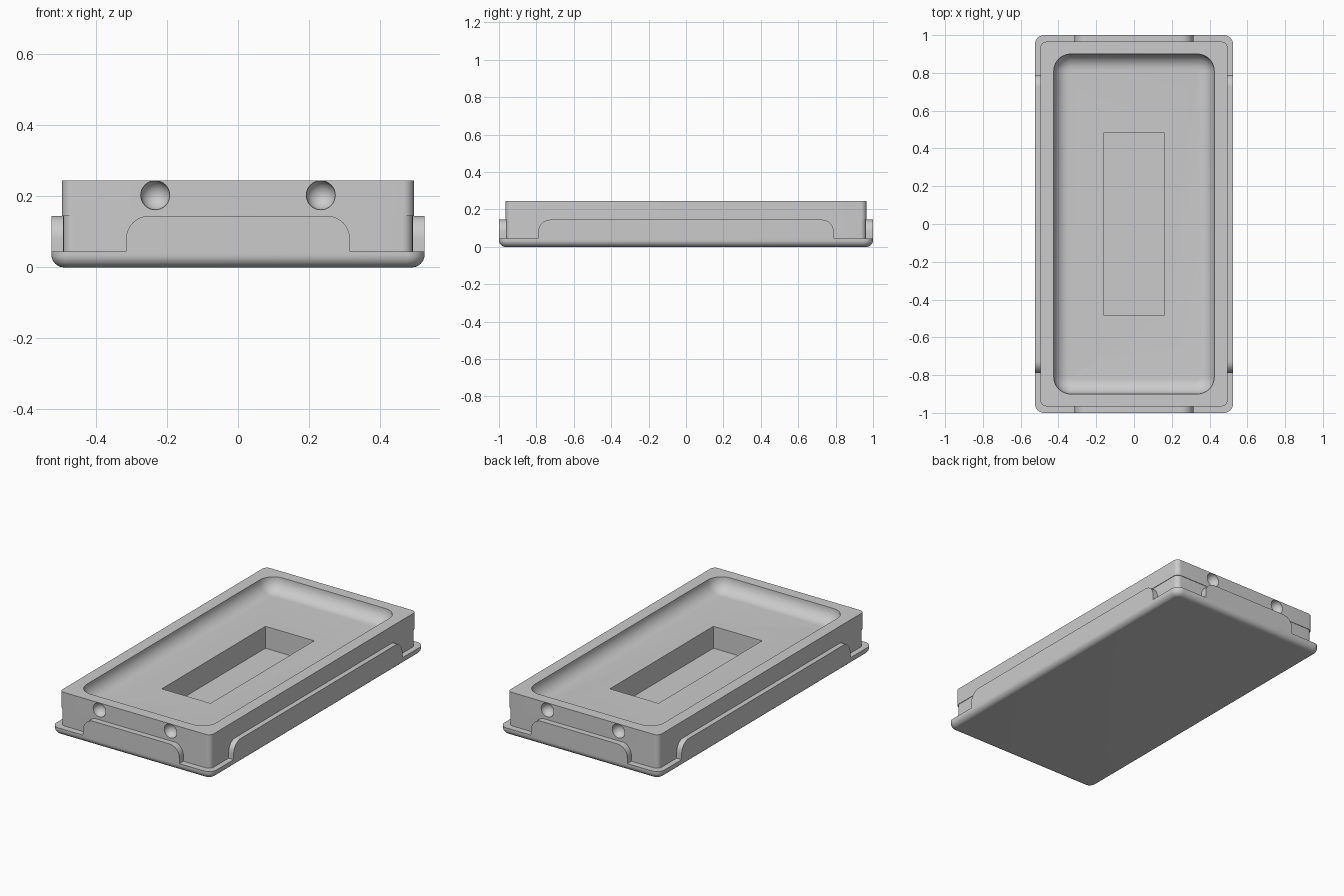
import bpy
import bmesh
import math
from mathutils import Matrix, Vector

if "Cube" in bpy.data.objects:
    bpy.data.objects.remove(bpy.data.objects["Cube"], do_unlink=True)

grey = bpy.data.materials.new("plain grey")
grey.use_nodes = True
grey.diffuse_color = (0.6, 0.6, 0.6, 1)
grey.node_tree.nodes["Principled BSDF"].inputs["Base Color"].default_value = grey.diffuse_color


def finish(name, bm):
    bmesh.ops.recalc_face_normals(bm, faces=bm.faces)
    mesh = bpy.data.meshes.new(name)
    bm.to_mesh(mesh)
    bm.free()
    mesh.materials.append(grey)
    obj = bpy.data.objects.new(name, mesh)
    bpy.context.collection.objects.link(obj)
    return obj


def box(half_x, half_y, low, high):
    bm = bmesh.new()
    bmesh.ops.create_cube(bm, size=2)
    for v in bm.verts:
        v.co = (v.co.x * half_x, v.co.y * half_y, low if v.co.z < 0 else high)
    return bm


def bevel(bm, edges, radius, segments):
    bmesh.ops.bevel(bm, geom=edges, offset=radius, segments=segments, profile=0.5,
                    affect='EDGES', clamp_overlap=False)


def slab(name, half_x, half_y, low, high, corner=0, fillet=0):
    """Box with rounded upright corners and an optional rounded bottom rim."""
    bm = box(half_x, half_y, low, high)
    if corner:
        bevel(bm, [e for e in bm.edges if abs(e.verts[0].co.z - e.verts[1].co.z) > 0.001], corner, 10)
    if fillet:
        bevel(bm, [e for e in bm.edges if all(abs(v.co.z - low) < 1e-5 for v in e.verts)], fillet, 10)
    return finish(name, bm)


def tab(name, half_width, outer, angle):
    """Upright plate with rounded upper corners, turned to its side of the tray."""
    bm = box(half_width, 0.025, 0.045, 0.145)
    upper_ends = [e for e in bm.edges
                  if all(v.co.z > 0.1 for v in e.verts) and abs(e.verts[0].co.x - e.verts[1].co.x) < 1e-5]
    bevel(bm, upper_ends, 0.065, 12)
    bm.transform(Matrix.Rotation(angle, 4, 'Z') @ Matrix.Translation((0, 0.025 - outer, 0)))
    return finish(name, bm)


def cut(obj, cutter):
    mod = obj.modifiers.new("cut", 'BOOLEAN')
    mod.operation = 'DIFFERENCE'
    mod.solver = 'EXACT'
    mod.object = cutter
    bpy.context.view_layer.update()
    result = bpy.data.meshes.new_from_object(obj.evaluated_get(bpy.context.evaluated_depsgraph_get()))
    obj.modifiers.clear()
    obj.data = result


# Stacked body: flange, slightly inset middle, upper rim
base = slab("base_flange", 0.525, 1.0, 0, 0.045, 0.05, 0.035)
middle = slab("lower_body", 0.492, 0.962, 0.045, 0.145, 0.03)
rim = slab("upper_tray", 0.495, 0.965, 0.145, 0.245, 0.03)
parts = [base, middle, rim]

# Shallow tray with a scooped edge
cutters = [slab("tray_cutter", 0.425, 0.9, 0.165, 0.4, 0.09, 0.08)]
cut(rim, cutters[0])

# Deep rectangular pocket through the stack
pocket = slab("pocket_cutter", 0.16, 0.485, 0.035, 0.4)
cutters.append(pocket)
for part in parts:
    cut(part, pocket)

# Round dimples on both short ends
for x in (-0.233, 0.233):
    for y in (-0.965, 0.965):
        bm = bmesh.new()
        bmesh.ops.create_uvsphere(bm, u_segments=32, v_segments=16, radius=0.041,
                                  matrix=Matrix.Translation(Vector((x, y, 0.203))))
        dimple = finish("dimple_cutter", bm)
        cutters.append(dimple)
        cut(rim, dimple)

for cutter in cutters:
    bpy.data.objects.remove(cutter, do_unlink=True)

# Raised tabs on all four sides
for name, width, outer, turn in (("front_tab", 0.315, 1.0, 0), ("left_tab", 0.79, 0.525, 1),
                                 ("back_tab", 0.315, 1.0, 2), ("right_tab", 0.79, 0.525, 3)):
    parts.append(tab(name, width, outer, turn * math.pi / 2))

# Smooth the rounded edges, keep the corners sharp
bpy.ops.object.select_all(action='DESELECT')
for part in parts:
    part.select_set(True)
bpy.context.view_layer.objects.active = base
bpy.ops.object.shade_smooth_by_angle(angle=math.radians(30))
